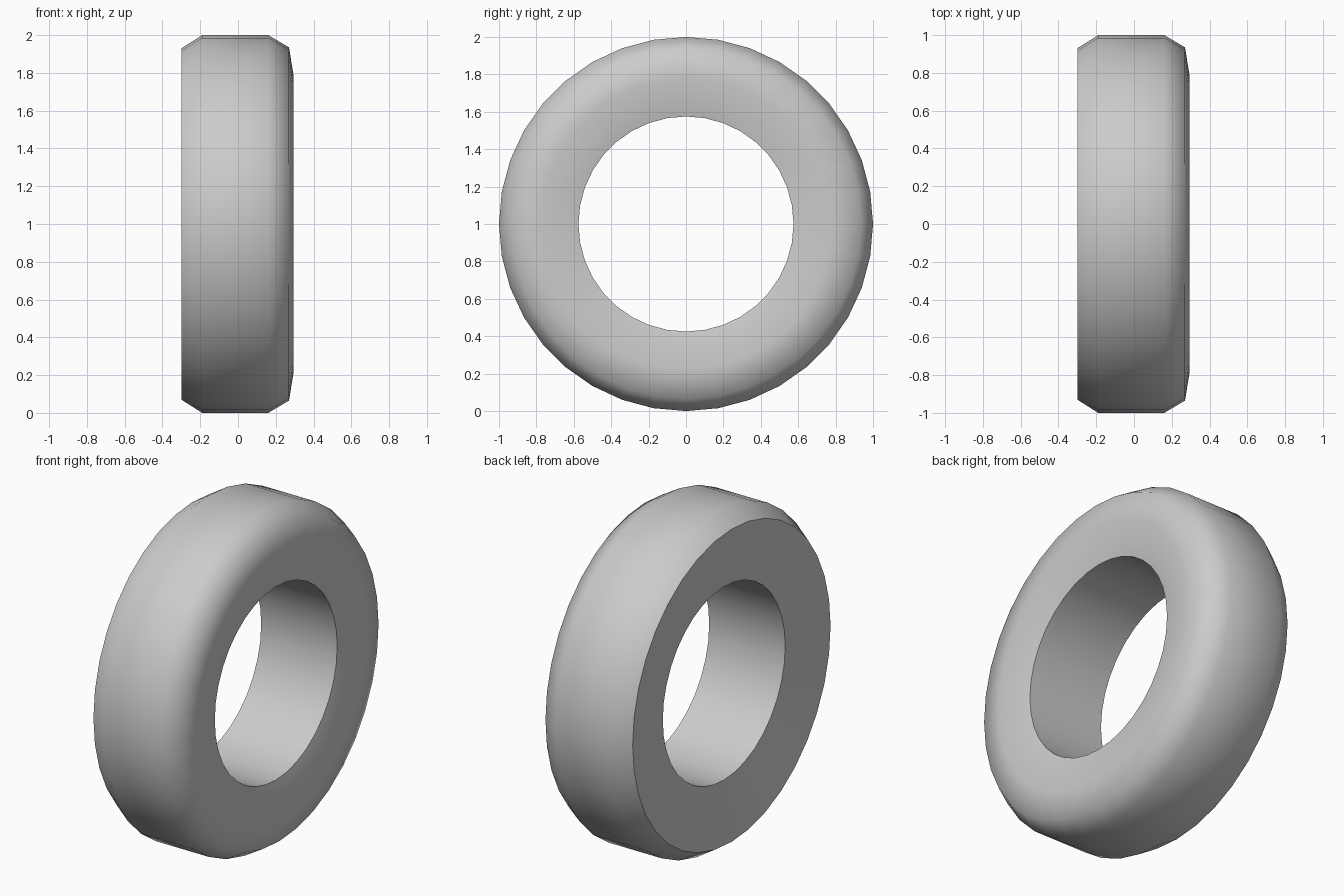
import bpy
import bmesh
from math import cos, sin, pi, radians

if "Cube" in bpy.data.objects:
    bpy.data.objects.remove(bpy.data.objects["Cube"], do_unlink=True)

SEGMENTS = 36

# Cross-section as (x, radius), closed through the bore
PROFILE = [(-0.25, 0.575), (-0.30, 0.93), (-0.19, 1.0), (0.16, 1.0),
           (0.27, 0.935), (0.295, 0.78), (0.25, 0.575)]


def make_material(name, color):
    mat = bpy.data.materials.new(name)
    mat.use_nodes = True
    mat.diffuse_color = color
    mat.node_tree.nodes["Principled BSDF"].inputs["Base Color"].default_value = color
    return mat


def lathe(name, profile, mat):
    """Sweep a closed profile around the x axis at wheel height."""
    bm = bmesh.new()
    rings = []
    for i in range(SEGMENTS):
        a = 2 * pi * i / SEGMENTS
        rings.append([bm.verts.new((x, r * cos(a), 1 + r * sin(a))) for x, r in profile])
    n = len(profile)
    for i, ring in enumerate(rings):
        following = rings[(i + 1) % SEGMENTS]
        for j in range(n):
            k = (j + 1) % n
            bm.faces.new((ring[j], ring[k], following[k], following[j]))
    bmesh.ops.recalc_face_normals(bm, faces=bm.faces)
    mesh = bpy.data.meshes.new(name)
    bm.to_mesh(mesh)
    bm.free()
    mesh.materials.append(mat)
    obj = bpy.data.objects.new(name, mesh)
    bpy.context.collection.objects.link(obj)
    return obj


# Tyre with smooth tread and shoulders, crisp bore edges
tyre = lathe("tyre", PROFILE, make_material("light grey rubber", (0.6, 0.6, 0.6, 1)))
bpy.ops.object.select_all(action="DESELECT")
tyre.select_set(True)
bpy.context.view_layer.objects.active = tyre
bpy.ops.object.shade_smooth_by_angle(angle=radians(65))
